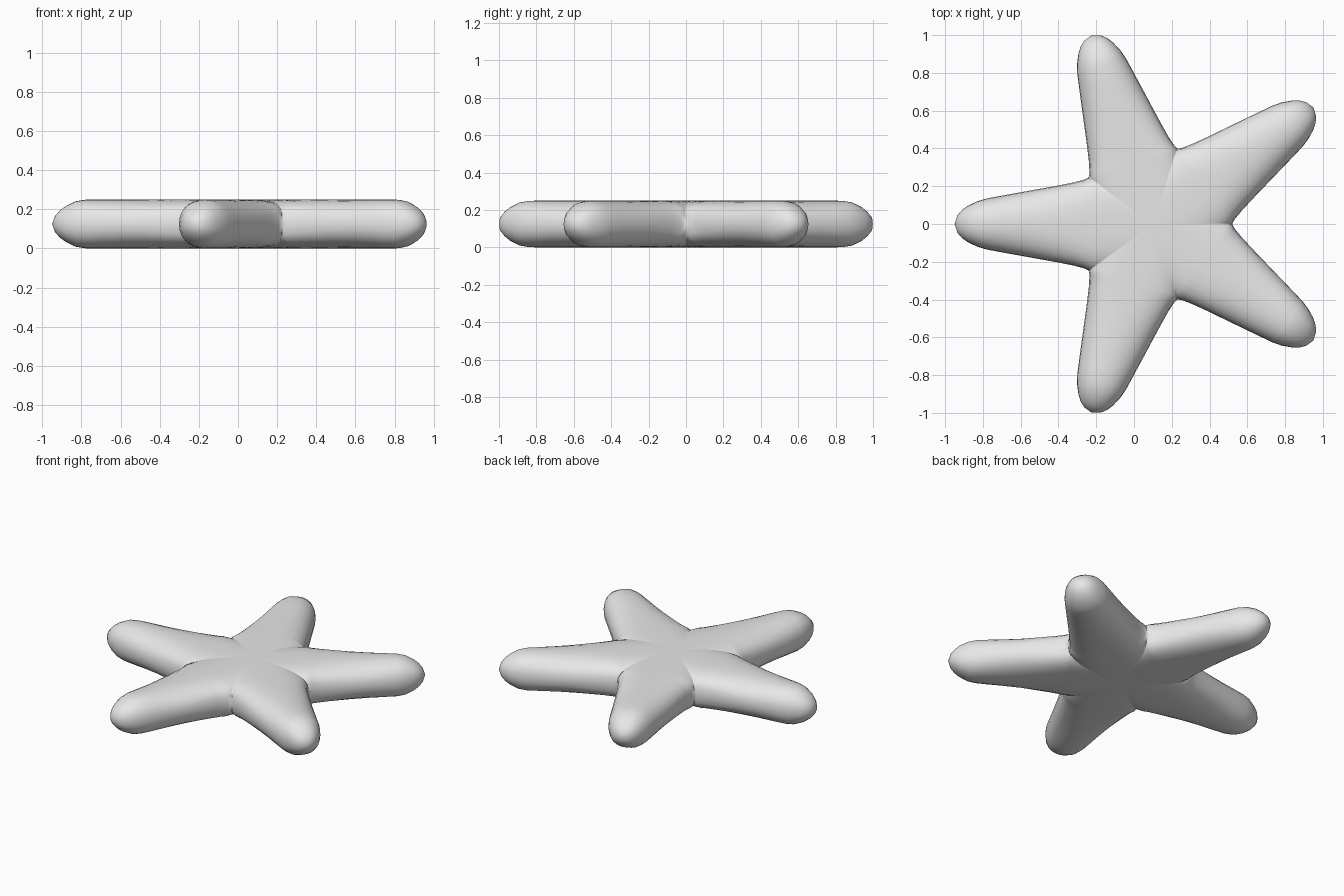
import bpy, bmesh, math

cube = bpy.data.objects.get("Cube")
if cube:
    bpy.data.objects.remove(cube, do_unlink=True)

ARMS = 5
CENTRE_X = 0.10
MID_Z = 0.125
VALLEY = 0.34                      # distance along the arm where neighbours meet
WEDGE = math.tan(math.pi / ARMS)
COLUMNS = 14

# Arm profile: distance from the centre, half width, half height
PROFILE = [
    (0.34, 0.247, 0.125), (0.36, 0.236, 0.125), (0.42, 0.22, 0.125),
    (0.50, 0.204, 0.125), (0.60, 0.186, 0.125), (0.70, 0.168, 0.125),
    (0.80, 0.150, 0.125), (0.88, 0.135, 0.124), (0.93, 0.120, 0.116),
    (0.98, 0.096, 0.092), (1.01, 0.075, 0.070), (1.035, 0.046, 0.042),
    (1.05, 0.0, 0.0),
]


def section_height(v, width, height, power):
    """Half height of a rounded cross-section at sideways offset v."""
    if width < 1e-6:
        return 0.0
    ratio = min(abs(v) / width, 1.0)
    return height * (1 - ratio ** power) ** (1 / power)


def arm_rows():
    """Rows of (distance, sideways, half height) from the centre to the tip."""
    rows = []
    angles = [math.pi * i / COLUMNS for i in range(COLUMNS + 1)]
    # Hub wedge, bounded by the creases shared with the neighbouring arms
    for k in (0, 0.2, 0.4, 0.6, 0.75, 0.87, 0.95):
        d = VALLEY * k
        width = 0.247 + 0.03 * (1 - k)
        row = []
        for a in angles:
            v = d * WEDGE * math.cos(a)
            row.append((d, v, section_height(v, width, MID_Z, 3.0)))
        rows.append(row)
    # Free arm with a rounded tip
    for d, width, height in PROFILE:
        power = 2.2 + 0.8 * max(0, 1 - (d - VALLEY) / 0.3)
        row = []
        for a in angles:
            v = width * math.cos(a)
            row.append((d, v, section_height(v, width, height, power)))
        rows.append(row)
    return rows


def add_sheet(bm, rows, angle, side):
    """Upper (side=1) or lower (side=-1) skin of one arm."""
    c, s = math.cos(angle), math.sin(angle)
    grid = [[bm.verts.new((CENTRE_X + d * c - v * s, d * s + v * c,
                           MID_Z + side * h)) for d, v, h in row]
            for row in rows]
    for r0, r1 in zip(grid, grid[1:]):
        for i in range(COLUMNS):
            bm.faces.new((r0[i], r0[i + 1], r1[i + 1], r1[i]))


# Five equal arms welded into one body
bm = bmesh.new()
rows = arm_rows()
for arm in range(ARMS):
    for side in (1, -1):
        add_sheet(bm, rows, math.pi + arm * math.tau / ARMS, side)
bmesh.ops.remove_doubles(bm, verts=bm.verts, dist=0.0005)
bmesh.ops.recalc_face_normals(bm, faces=bm.faces)
mesh = bpy.data.meshes.new("starfish_body")
bm.to_mesh(mesh)
bm.free()

# Plain grey finish
grey = bpy.data.materials.new("light_grey")
grey.use_nodes = True
colour = (0.8, 0.8, 0.8, 1)
grey.diffuse_color = colour
grey.node_tree.nodes["Principled BSDF"].inputs["Base Color"].default_value = colour
mesh.materials.append(grey)

body = bpy.data.objects.new("starfish_body", mesh)
bpy.context.collection.objects.link(body)
mesh.shade_smooth()
